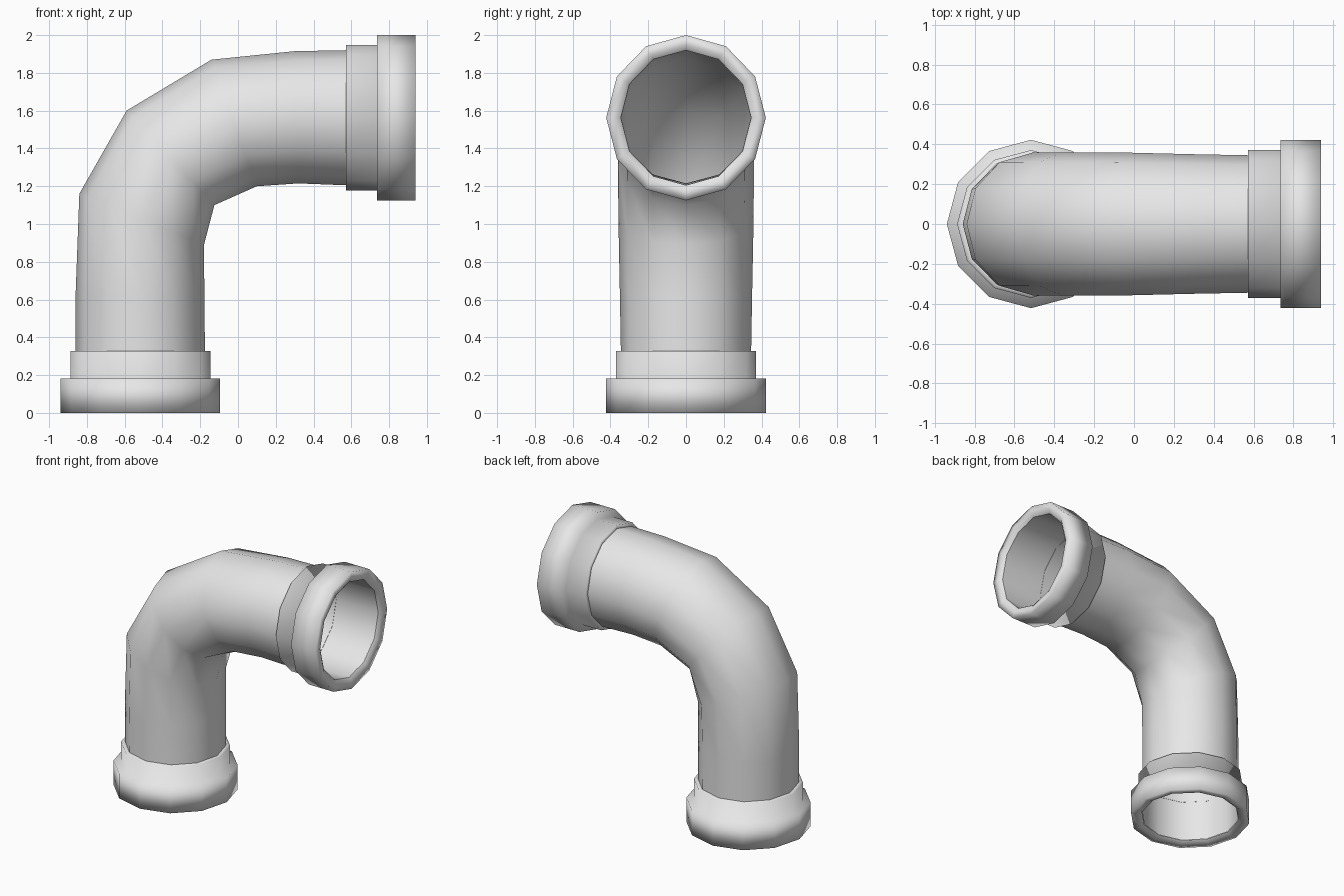
import bpy, bmesh, math
from mathutils import Vector

cube = bpy.data.objects.get("Cube")
if cube:
    bpy.data.objects.remove(cube, do_unlink=True)

SIDES = 12

grey = bpy.data.materials.new("light_grey")
grey.use_nodes = True
colour = (0.8, 0.8, 0.8, 1)
grey.diffuse_color = colour
grey.node_tree.nodes["Principled BSDF"].inputs["Base Color"].default_value = colour


def sweep(name, sections):
    """Skin 12-sided rings; each is (outer xz, inner xz, half width in y)."""
    bm = bmesh.new()
    rings = []
    for (ox, oz), (ix, iz), width in sections:
        outer, inner = Vector((ox, 0, oz)), Vector((ix, 0, iz))
        centre, arm = (outer + inner) / 2, (outer - inner) / 2
        ring = []
        for i in range(SIDES):
            a = math.tau * i / SIDES
            ring.append(bm.verts.new(centre + arm * math.cos(a) + Vector((0, width * math.sin(a), 0))))
        rings.append(ring)
    for r, s in zip(rings, rings[1:]):
        for i in range(SIDES):
            j = (i + 1) % SIDES
            bm.faces.new((r[i], s[i], s[j], r[j]))
    bmesh.ops.recalc_face_normals(bm, faces=bm.faces)
    # Point the outside of the tube outward
    probe = rings[0][0]
    middle = sum((v.co for v in rings[0]), Vector()) / SIDES
    if probe.link_faces[0].normal.dot(probe.co - middle) < -1e-4:
        bmesh.ops.reverse_faces(bm, faces=bm.faces)
    mesh = bpy.data.meshes.new(name)
    bm.to_mesh(mesh)
    bm.free()
    mesh.materials.append(grey)
    mesh.shade_smooth()
    obj = bpy.data.objects.new(name, mesh)
    bpy.context.collection.objects.link(obj)
    return obj


# Bent pipe, from the lower opening to the side opening
sweep("elbow_pipe", [
    ((-0.86, 0.02), (-0.175, 0.02), 0.345),
    ((-0.86, 0.33), (-0.175, 0.33), 0.345),
    ((-0.86, 0.62), (-0.178, 0.62), 0.35),
    ((-0.84, 1.16), (-0.18, 0.89), 0.358),
    ((-0.59, 1.60), (-0.125, 1.10), 0.36),
    ((-0.14, 1.87), (0.10, 1.20), 0.358),
    ((0.30, 1.915), (0.32, 1.215), 0.35),
    ((0.575, 1.92), (0.575, 1.205), 0.345),
    ((0.92, 1.92), (0.92, 1.205), 0.345),
])

# Stepped collar profile: distance from the opening, radius
PROFILE = [(0.34, 0.343), (0.34, 0.371), (0.19, 0.371), (0.19, 0.4225),
           (0, 0.4225), (0, 0.371), (0.02, 0.345)]

lower, side = [], []
for d, r in PROFILE:
    z = d * 0.96
    lower.append(((-0.517 - r, z), (-0.517 + r, z), r))
    x, h = 0.94 - d * 1.08, r * 1.035
    side.append(((x, 1.5625 + h), (x, 1.5625 - h), r))

sweep("lower_collar", lower)
sweep("side_collar", side)
